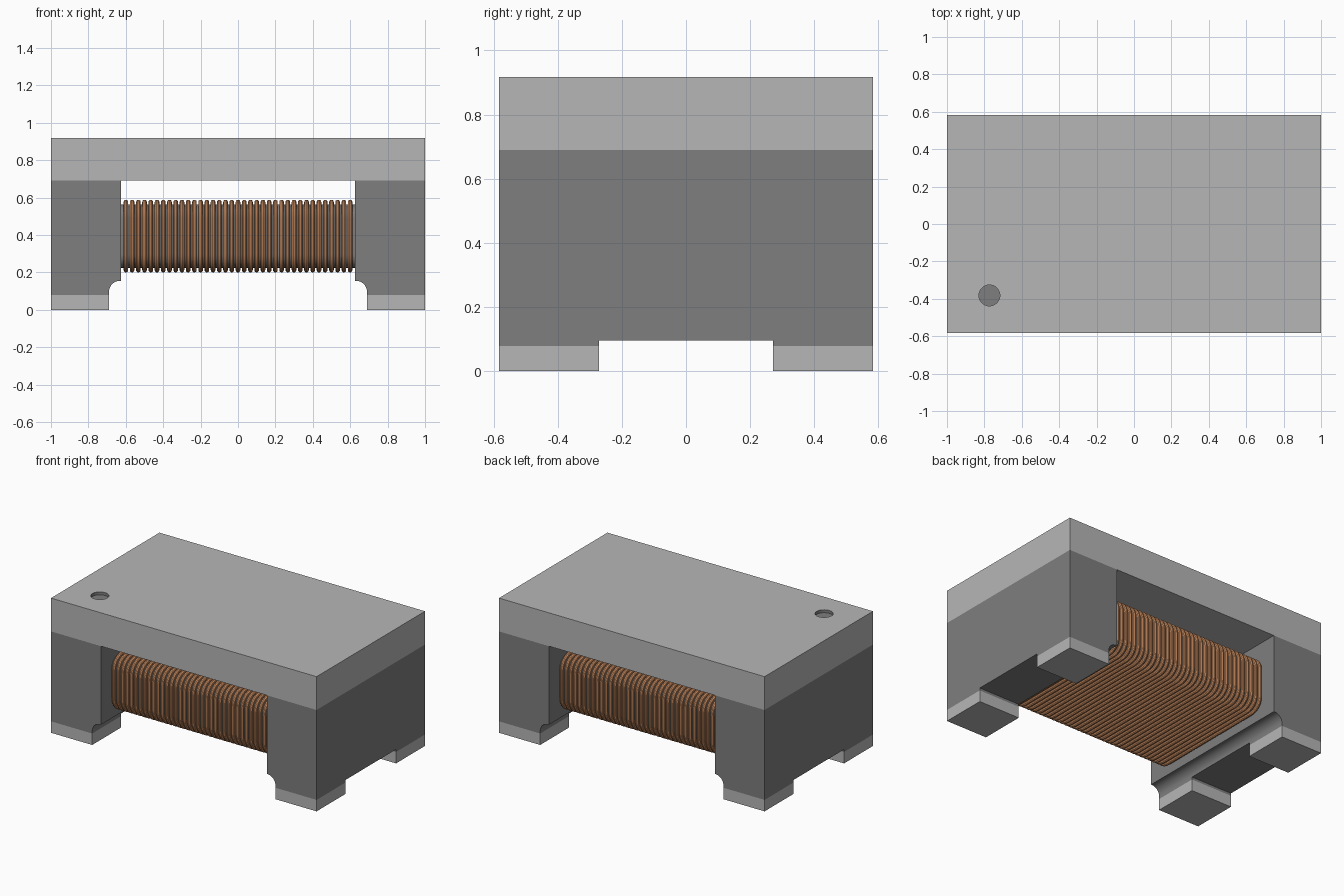
import bpy, bmesh
from math import sin, cos, pi, radians

cube = bpy.data.objects.get("Cube")
if cube:
    bpy.data.objects.remove(cube, do_unlink=True)


def material(name, color):
    m = bpy.data.materials.new(name)
    m.use_nodes = True
    m.diffuse_color = (*color, 1)
    bsdf = next(n for n in m.node_tree.nodes if n.type == 'BSDF_PRINCIPLED')
    bsdf.inputs["Base Color"].default_value = (*color, 1)
    return m


LIGHT = material("light grey", (0.47, 0.47, 0.47))
DARK = material("dark grey", (0.21, 0.21, 0.21))
COPPER = material("copper", (0.69, 0.31, 0.14))

# Main dimensions
HX, HY, TOP = 1.0, 0.583, 0.917
LID_Z, FOOT_Z, STEP_Z = 0.69, 0.078, 0.095
FLANGE_X, FOOT_X, FOOT_Y = 0.625, 0.69, 0.272
COIL_Z, WIRE, TURNS, PITCH = 0.394, 0.0125, 37, 0.0333
WIND_Y, WIND_Z, WIND_R = 0.478, 0.182, 0.085


def finish(bm, name, mat, smooth=False):
    bmesh.ops.recalc_face_normals(bm, faces=bm.faces)
    mesh = bpy.data.meshes.new(name)
    bm.to_mesh(mesh)
    bm.free()
    mesh.materials.append(mat)
    ob = bpy.data.objects.new(name, mesh)
    bpy.context.collection.objects.link(ob)
    bpy.ops.object.select_all(action='DESELECT')
    ob.select_set(True)
    bpy.context.view_layer.objects.active = ob
    if smooth:
        bpy.ops.object.shade_smooth_by_angle(angle=radians(35))
    return ob


def loft(bm, loops, caps=True, closed=False):
    """Skin a list of matching point loops."""
    rows = [[bm.verts.new(p) for p in loop] for loop in loops]
    pairs = list(zip(rows, rows[1:]))
    if closed:
        pairs.append((rows[-1], rows[0]))
    for a, b in pairs:
        for i in range(len(a)):
            j = (i + 1) % len(a)
            bm.faces.new((a[i], a[j], b[j], b[i]))
    if caps and not closed:
        bm.faces.new(rows[0])
        bm.faces.new(rows[-1])


def box(name, x, y, z, mat):
    bm = bmesh.new()
    loft(bm, [[(x[0], y[0], h), (x[1], y[0], h), (x[1], y[1], h), (x[0], y[1], h)] for h in z])
    return finish(bm, name, mat)


def winding_loop(x, offset, steps=7):
    """Rounded rectangle around the x axis, grown by an offset."""
    pts = []
    for q, (sy, sz) in enumerate([(1, 1), (-1, 1), (-1, -1), (1, -1)]):
        for k in range(steps + 1):
            a = (q + k / steps) * pi / 2
            r = WIND_R + offset
            pts.append((x, sy * (WIND_Y - WIND_R) + r * cos(a),
                        COIL_Z + sz * (WIND_Z - WIND_R) + r * sin(a)))
    return pts


# Lid with a round recessed marker
lid = box("lid", (-HX, HX), (-HY, HY), (LID_Z, TOP), LIGHT)
DOT_X, DOT_Y, DOT_R, DEPTH = -0.773, -0.382, 0.056, 0.02
bm = bmesh.new()
circle = [(DOT_X + DOT_R * cos(2 * pi * i / 32), DOT_Y + DOT_R * sin(2 * pi * i / 32)) for i in range(32)]
loft(bm, [[(x, y, h) for x, y in circle] for h in (TOP - DEPTH, TOP + DEPTH)])
cutter = finish(bm, "marker_cutter", DARK)
cutter.hide_render = True
cut = lid.modifiers.new("marker_recess", 'BOOLEAN')
cut.operation, cut.solver, cut.object = 'DIFFERENCE', 'EXACT', cutter
bpy.ops.object.select_all(action='DESELECT')
lid.select_set(True)
bpy.context.view_layer.objects.active = lid
bpy.ops.object.modifier_apply(modifier=cut.name)
bpy.data.objects.remove(cutter, do_unlink=True)
lid.data.materials.clear()
lid.data.materials.append(LIGHT)
lid.data.materials.append(DARK)
for f in lid.data.polygons:
    c = f.center
    inside = (c.x - DOT_X) ** 2 + (c.y - DOT_Y) ** 2 < (DOT_R * 1.05) ** 2
    f.material_index = int(inside and c.z < TOP - 0.001)

# End flanges with a concave inner lower edge, and the feet under them
R = 0.06
for side, s in (("left", 1), ("right", -1)):
    arc = [(FOOT_X - R + R * cos(k * pi / 20), STEP_Z + R * sin(k * pi / 20)) for k in range(11)]
    profile = [(FLANGE_X, LID_Z), (HX, LID_Z), (HX, STEP_Z)] + arc + [(FLANGE_X, STEP_Z + R)]
    bm = bmesh.new()
    loft(bm, [[(s * x, y, z) for x, z in profile] for y in (-HY, HY)])
    finish(bm, f"{side}_flange", DARK, smooth=True)
    for end, t in (("front", -1), ("back", 1)):
        xs, ys = (s * FOOT_X, s * HX), (t * FOOT_Y, t * HY)
        box(f"{side}_{end}_foot_step", xs, ys, (FOOT_Z, STEP_Z), DARK)
        box(f"{side}_{end}_foot", xs, ys, (0, FOOT_Z), LIGHT)

# Core between the flanges
bm = bmesh.new()
loft(bm, [winding_loop(x, -WIRE) for x in (-FLANGE_X, FLANGE_X)])
finish(bm, "core", DARK, smooth=True)

# Wire winding: one turn repeated along the core
bm = bmesh.new()
start = -PITCH * (TURNS - 1) / 2
loft(bm, [winding_loop(start + WIRE * cos(a * pi / 5), WIRE * sin(a * pi / 5)) for a in range(10)],
     closed=True)
coil = finish(bm, "wire_winding", COPPER, smooth=True)
repeat = coil.modifiers.new("turns", 'ARRAY')
repeat.count = TURNS
repeat.use_relative_offset = False
repeat.use_constant_offset = True
repeat.constant_offset_displace = (PITCH, 0, 0)
bpy.ops.object.modifier_apply(modifier=repeat.name)
